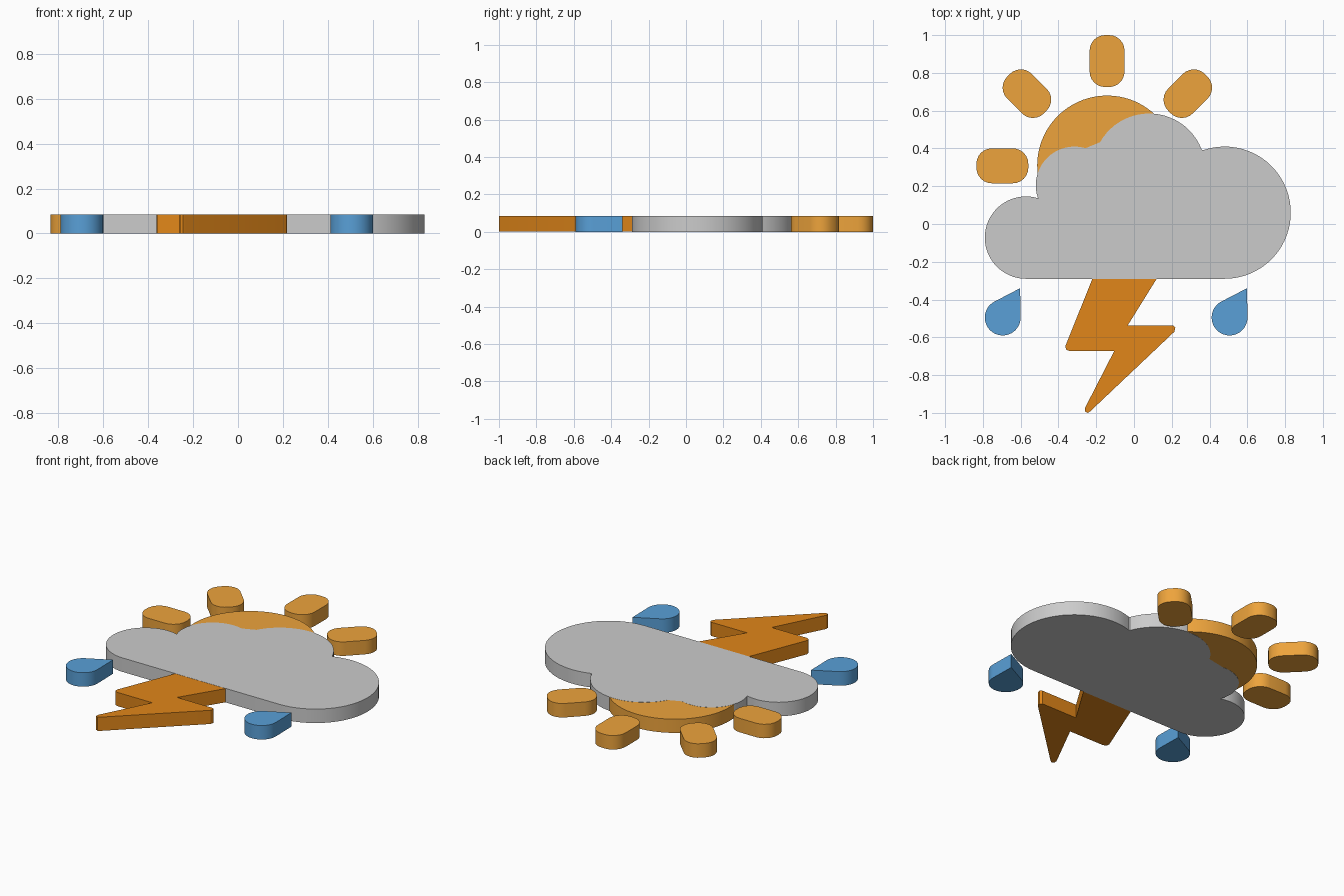
import bpy, bmesh
from math import sin, cos, radians, ceil, pi

if "Cube" in bpy.data.objects:
    bpy.data.objects.remove(bpy.data.objects["Cube"])

THICK = 0.085


def material(name, rgb):
    m = bpy.data.materials.new(name)
    m.diffuse_color = (*rgb, 1)
    m.use_nodes = True
    m.node_tree.nodes["Principled BSDF"].inputs["Base Color"].default_value = m.diffuse_color
    return m


SUN = material("sun_yellow", (0.85, 0.37, 0.045))
BOLT = material("bolt_orange", (0.75, 0.24, 0.01))
RAIN = material("rain_blue", (0.10, 0.35, 0.68))


def arc(cx, cy, r, a0, a1, step=6):
    """Points on a circle from angle a0 to a1 in degrees."""
    n = max(2, ceil(abs(a1 - a0) / step))
    angles = [radians(a0 + (a1 - a0) * i / n) for i in range(n + 1)]
    return [(cx + r * cos(a), cy + r * sin(a)) for a in angles]


def plate(name, outline, mat=None, inset=0.0):
    """Extrude a flat outline upward into a plate."""
    bm = bmesh.new()
    face = bm.faces.new([bm.verts.new((x, y, inset)) for x, y in outline])
    out = bmesh.ops.extrude_face_region(bm, geom=[face], use_keep_orig=True)
    top = [g for g in out["geom"] if isinstance(g, bmesh.types.BMVert)]
    bmesh.ops.translate(bm, verts=top, vec=(0, 0, THICK - 2 * inset))
    bmesh.ops.recalc_face_normals(bm, faces=bm.faces)
    mesh = bpy.data.meshes.new(name)
    bm.to_mesh(mesh)
    bm.free()
    mesh.shade_smooth()
    mesh.set_sharp_from_angle(angle=radians(30))
    if mat:
        mesh.materials.append(mat)
    ob = bpy.data.objects.new(name, mesh)
    bpy.context.collection.objects.link(ob)
    return ob


# Cloud: four lobes over a flat base
plate("cloud",
      arc(-0.572, -0.072, 0.218, 270, 72.5)
      + arc(-0.315, 0.205, 0.205, 199, 56)
      + arc(0.08, 0.287, 0.298, 162.5, 21)
      + arc(0.48, 0.06, 0.35, 109, -90))

# Sun disc, a hair thinner so the cloud covers it
plate("sun_disc", arc(-0.1425, 0.31, 0.37, 0, 355, 5), SUN, 0.0008)

# Sun rays: rounded bars pointing outward
L, W, R = 0.275 / 2, 0.185 / 2, 0.082
bar = (arc(L - R, W - R, R, 0, 90, 15) + arc(R - L, W - R, R, 90, 180, 15)
       + arc(R - L, R - W, R, 180, 270, 15) + arc(L - R, R - W, R, 270, 360, 15))
for name, x, y, turn in (("left", -0.697, 0.308, 180),
                         ("upper_left", -0.567, 0.69, 135),
                         ("top", -0.1425, 0.8625, 90),
                         ("upper_right", 0.285, 0.69, 45)):
    ray = plate("sun_ray_" + name, bar, SUN)
    ray.location = (x, y, 0)
    ray.rotation_euler.z = radians(turn)

# Lightning bolt, its top tucked inside the cloud
plate("lightning_bolt",
      [(-0.184, -0.2), (0.176, -0.2), (-0.034, -0.538), (0.207, -0.538),
       (0.219, -0.548), (0.214, -0.57), (-0.232, -0.992), (-0.245, -1.0),
       (-0.259, -0.993), (-0.26, -0.975), (-0.105, -0.673), (-0.34, -0.673),
       (-0.36, -0.665), (-0.363, -0.645)], BOLT, 0.0008)

# Raindrops: circle with a tangent tip
drop = arc(0, 0, 0.095, 1.2, -242.6, 8) + [(0.092, 0.155)]
for side, x in (("left", -0.695), ("right", 0.506)):
    plate("raindrop_" + side, drop, RAIN).location = (x, -0.495, 0)
